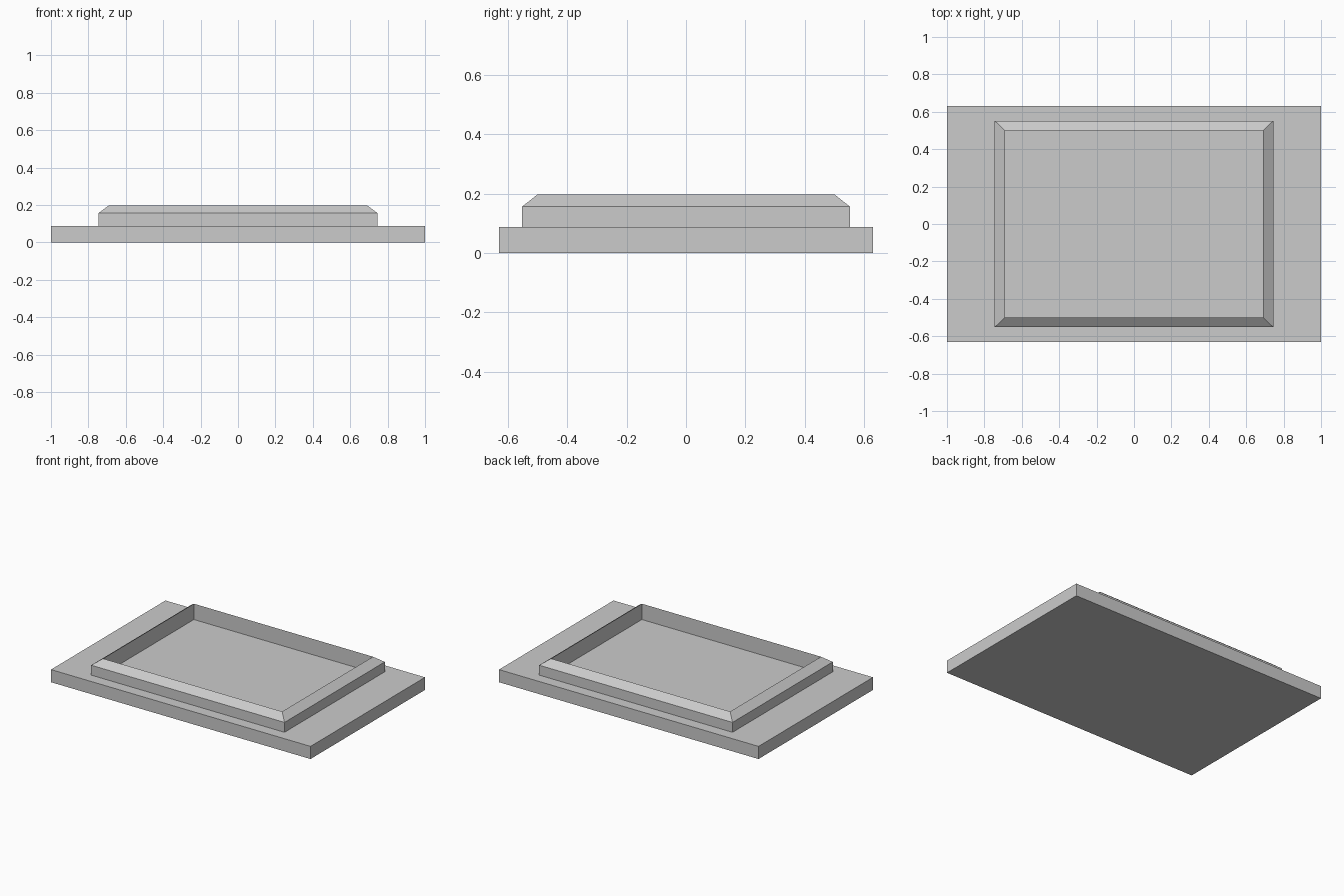
import bpy
import bmesh

default_cube = bpy.data.objects.get("Cube")
if default_cube:
    bpy.data.objects.remove(default_cube, do_unlink=True)

grey = bpy.data.materials.new("light_grey")
grey.use_nodes = True
grey.diffuse_color = (0.6, 0.6, 0.6, 1)
grey.node_tree.nodes["Principled BSDF"].inputs["Base Color"].default_value = grey.diffuse_color


def loft_rectangles(name, sections, close_bottom, close_top):
    """Join stacked rectangles (half width, half depth, height) into one part."""
    bm = bmesh.new()
    rings = [[bm.verts.new((sx * w, sy * d, z))
              for sx, sy in ((-1, -1), (1, -1), (1, 1), (-1, 1))]
             for w, d, z in sections]
    for lower, upper in zip(rings, rings[1:]):
        for i in range(4):
            j = (i + 1) % 4
            bm.faces.new((lower[i], lower[j], upper[j], upper[i]))
    if close_bottom:
        bm.faces.new(rings[0][::-1])
    if close_top:
        bm.faces.new(rings[-1])
    mesh = bpy.data.meshes.new(name)
    bm.to_mesh(mesh)
    bm.free()
    mesh.materials.append(grey)
    obj = bpy.data.objects.new(name, mesh)
    bpy.context.collection.objects.link(obj)
    return obj


BASE_TOP = 0.088
RIM_EDGE = 0.157
RIM_TOP = 0.198
OUTER = (0.745, 0.552)
INNER = (0.69, 0.5)

# Flat slab, whose top is also the floor inside the rim
loft_rectangles("base_slab", [(1, 0.63, 0), (1, 0.63, BASE_TOP)], True, True)

# Raised rim: upright outside, slope up to the inner edge, upright inside
loft_rectangles("raised_rim", [(*OUTER, BASE_TOP), (*OUTER, RIM_EDGE),
                               (*INNER, RIM_TOP), (*INNER, BASE_TOP)], False, False)
